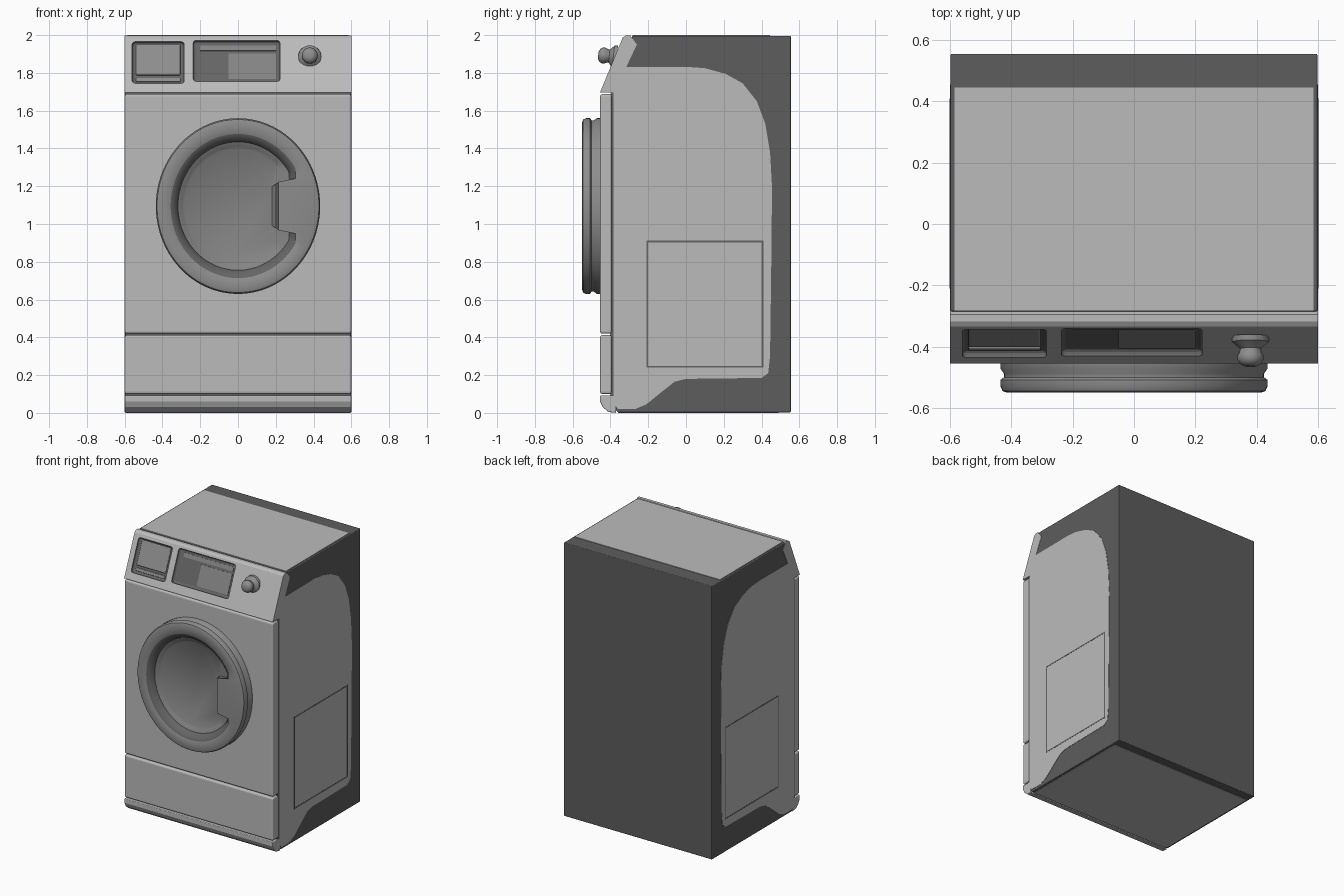
import bpy, bmesh, math
from mathutils import Vector

if "Cube" in bpy.data.objects:
    bpy.data.objects.remove(bpy.data.objects["Cube"])


def material(name, v):
    m = bpy.data.materials.new(name)
    m.diffuse_color = (v, v, v, 1)
    m.use_nodes = True
    m.node_tree.nodes["Principled BSDF"].inputs["Base Color"].default_value = m.diffuse_color
    return m


LIGHT = material("light_grey", 0.50)
DARK = material("dark_grey", 0.11)
RING = material("ring_grey", 0.27)
GLASS = material("glass_grey", 0.23)
SHADE = material("recess_grey", 0.13)


def finish(name, bm, mats, bevel=0, smooth=False):
    bmesh.ops.recalc_face_normals(bm, faces=bm.faces[:])
    me = bpy.data.meshes.new(name)
    bm.to_mesh(me)
    bm.free()
    for m in mats:
        me.materials.append(m)
    ob = bpy.data.objects.new(name, me)
    bpy.context.collection.objects.link(ob)
    if bevel:
        b = ob.modifiers.new("bevel", 'BEVEL')
        b.width, b.segments, b.limit_method = bevel, 3, 'ANGLE'
    if smooth:
        bpy.ops.object.select_all(action='DESELECT')
        ob.select_set(True)
        bpy.context.view_layer.objects.active = ob
        bpy.ops.object.shade_smooth_by_angle(angle=math.radians(40))
    return ob


def prism(name, pts, x0, x1, mat, bevel=0):
    """Extrude a (y, z) outline along x."""
    bm = bmesh.new()
    a = [bm.verts.new((x0, y, z)) for y, z in pts]
    b = [bm.verts.new((x1, y, z)) for y, z in pts]
    n = len(pts)
    bm.faces.new(a)
    bm.faces.new(b)
    for i in range(n):
        j = (i + 1) % n
        bm.faces.new((a[i], a[j], b[j], b[i]))
    return finish(name, bm, [mat], bevel)


def box(name, x0, x1, y0, y1, z0, z1, mat, bevel=0):
    return prism(name, [(y0, z0), (y1, z0), (y1, z1), (y0, z1)], x0, x1, mat, bevel)


def lathe(name, rings, segs, mats, cap_first=True):
    """rings: (list of points, material index of the band ending there)."""
    bm = bmesh.new()
    loops = [[bm.verts.new(p) for p in pts] for pts, _ in rings]
    for k in range(1, len(loops)):
        for i in range(segs):
            j = (i + 1) % segs
            f = bm.faces.new((loops[k-1][i], loops[k-1][j], loops[k][j], loops[k][i]))
            f.material_index = rings[k][1]
    bm.faces.new(loops[0])
    bm.faces.new(loops[-1]).material_index = rings[-1][1]
    return finish(name, bm, mats, smooth=True)


# Cabinet
prism("cabinet", [(0.555, 0.003), (-0.36, 0.003), (-0.40, 0.04), (-0.40, 1.68),
                  (-0.285, 1.96), (-0.285, 1.996), (0.555, 1.996)],
      -0.598, 0.598, DARK, 0.005)
box("top_panel", -0.585, 0.585, -0.283, 0.445, 1.994, 2.0, LIGHT)
box("bottom_panel", -0.58, 0.58, -0.36, 0.49, 0.0, 0.005, LIGHT)

# Front panels with seams between them
box("front_panel", -0.6, 0.6, -0.455, -0.39, 0.42, 1.688, LIGHT, 0.012)
box("kick_panel", -0.6, 0.6, -0.455, -0.39, 0.1, 0.412, LIGHT, 0.012)
prism("base_strip", [(-0.37, 0.0), (-0.41, 0.005), (-0.44, 0.03), (-0.455, 0.06),
                     (-0.455, 0.092), (-0.37, 0.092)], -0.6, 0.6, LIGHT, 0.005)

# Side panels with an access hatch outline
side = [(-0.385, 0.05), (-0.36, 0.02), (-0.27, 0.02), (-0.21, 0.045), (-0.13, 0.11),
        (-0.06, 0.165), (0.0, 0.18), (0.40, 0.185), (0.435, 0.21), (0.445, 0.30),
        (0.453, 0.9), (0.455, 1.2), (0.445, 1.38), (0.42, 1.53), (0.375, 1.65),
        (0.30, 1.745), (0.21, 1.795), (0.10, 1.825), (0.0, 1.832), (-0.34, 1.83),
        (-0.385, 1.72)]
for s, tag in ((1, "right"), (-1, "left")):
    prism(tag + "_side_panel", side, s * 0.595, s * 0.6, LIGHT)
    for k, (y0, y1, z0, z1) in enumerate([(-0.21, 0.41, 0.24, 0.249), (-0.21, 0.41, 0.903, 0.912),
                                          (-0.21, -0.201, 0.249, 0.903), (0.401, 0.41, 0.249, 0.903)]):
        box(f"{tag}_hatch_seam_{k}", s * 0.598, s * 0.601, y0, y1, z0, z1, SHADE)

# Sloped control panel
panel = prism("control_panel", [(-0.38, 1.697), (-0.455, 1.697), (-0.335, 1.987),
                                (-0.318, 1.998), (-0.295, 1.998), (-0.26, 1.95)],
              -0.6, 0.6, LIGHT)
ANG = -math.atan2(0.12, 0.29)
COS = math.cos(ANG)


def slope_box(name, x0, x1, z0, z1, y0, y1, mat, bevel=0):
    """Box set on the slope; y is measured inward from its surface."""
    ob = box(name, x0, x1, y0, y1, (z0 - 1.697) / COS, (z1 - 1.697) / COS, mat, bevel)
    ob.location = (0, -0.455, 1.697)
    ob.rotation_euler = (ANG, 0, 0)
    return ob


for name, x0, x1, z0, z1 in (("drawer", -0.56, -0.285, 1.745, 1.965),
                             ("display", -0.237, 0.222, 1.755, 1.972)):
    cut = slope_box(name + "_cutter", x0, x1, z0, z1, -0.05, 0.022, SHADE, 0.015)
    cut.hide_render = True
    cut.hide_set(True)
    m = panel.modifiers.new(name, 'BOOLEAN')
    m.object, m.operation, m.solver = cut, 'DIFFERENCE', 'EXACT'
    m.material_mode = 'TRANSFER'
bpy.context.view_layer.update()
bpy.ops.object.select_all(action='DESELECT')
panel.select_set(True)
bpy.context.view_layer.objects.active = panel
for m in list(panel.modifiers):
    bpy.ops.object.modifier_apply(modifier=m.name)
for ob in [o for o in bpy.data.objects if o.name.endswith("_cutter")]:
    bpy.data.objects.remove(ob)
slope_box("drawer_front", -0.54, -0.305, 1.795, 1.955, 0.012, 0.026, RING, 0.006)
slope_box("drawer_lip", -0.54, -0.305, 1.76, 1.78, 0.016, 0.026, RING, 0.004)
slope_box("display_screen", -0.05, 0.2, 1.775, 1.91, 0.018, 0.026, GLASS)
slope_box("display_strip", -0.2, 0.2, 1.925, 1.952, 0.018, 0.026, GLASS)

# Control knob: flared foot and rounded grip
SEG = 32
knob = []
for r, y in ((0.062, 0.01), (0.06, -0.008), (0.045, -0.02), (0.034, -0.03), (0.036, -0.04),
             (0.042, -0.052), (0.042, -0.066), (0.034, -0.08), (0.018, -0.088)):
    knob.append(([(r * math.cos(2 * math.pi * i / SEG), y, r * math.sin(2 * math.pi * i / SEG))
                  for i in range(SEG)], 0))
k = lathe("control_knob", knob, SEG, [RING])
k.location = (0.38, -0.377, 1.885)
k.rotation_euler = (ANG * 0.3, 0, 0)

# Round door: oval rings, the opening is cut off on the right around a grip tab
SEG, CZ = 128, 1.095
door = []
# radius, y, limit of x, limit of x at the grip, material index
for r, y, lim, grip, mi in ((1.0, -0.44, 9, 9, 0), (1.0, -0.472, 9, 9, 0), (0.975, -0.488, 9, 9, 0),
                            (0.975, -0.5, 9, 9, 0), (1.0, -0.508, 9, 9, 0), (1.0, -0.53, 9, 9, 0),
                            (0.985, -0.545, 9, 9, 0), (0.95, -0.55, 9, 9, 0),
                            (0.82, -0.548, 0.305, 0.215, 0), (0.75, -0.525, 0.285, 0.20, 1),
                            (0.73, -0.505, 0.27, 0.195, 1), (0.68, -0.495, 0.22, 0.185, 2),
                            (0.65, -0.485, 0.20, 0.18, 2)):
    pts = []
    for i in range(SEG):
        a = 2 * math.pi * i / SEG
        x, z = 0.435 * r * math.cos(a), 0.465 * r * math.sin(a)
        at_grip = abs(math.sin(a)) < 0.34
        pts.append((min(x, grip if at_grip else lim), y, CZ + z))
    door.append((pts, mi))
lathe("door", door, SEG, [RING, SHADE, GLASS])
